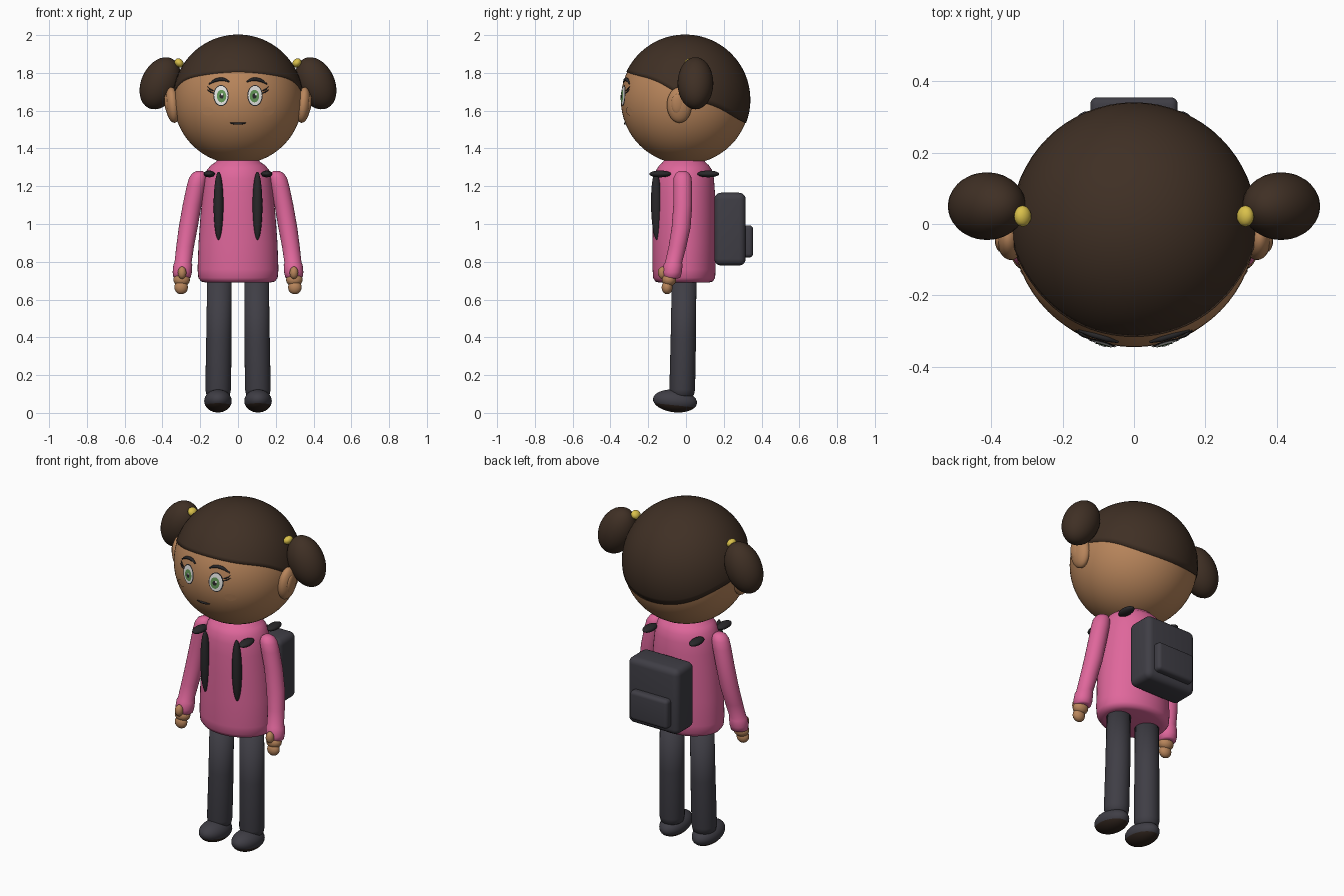
import bpy, bmesh
from math import sin, cos, pi, asin, sqrt, radians

if "Cube" in bpy.data.objects:
    bpy.data.objects.remove(bpy.data.objects["Cube"])


def material(name, r, g, b):
    m = bpy.data.materials.new(name)
    m.use_nodes = True
    m.diffuse_color = (r, g, b, 1)
    shader = m.node_tree.nodes["Principled BSDF"]
    shader.inputs["Base Color"].default_value = (r, g, b, 1)
    shader.inputs["Roughness"].default_value = 0.8
    return m


skin = material("warm skin", 0.48, 0.235, 0.105)
hair = material("dark brown hair", 0.05, 0.029, 0.018)
yellow = material("yellow tie", 0.7, 0.53, 0.07)
pink = material("pink knit", 0.74, 0.135, 0.33)
charcoal = material("charcoal cloth", 0.05, 0.048, 0.06)
black = material("soft black", 0.022, 0.021, 0.023)
white = material("eye white", 0.8, 0.8, 0.78)
green = material("green iris", 0.13, 0.32, 0.1)
sole_brown = material("sole brown", 0.028, 0.017, 0.012)

HEAD_R, HEAD_Y, HEAD_Z = 0.341, -0.004, 1.658


def finish(bm, name, mat):
    bmesh.ops.recalc_face_normals(bm, faces=bm.faces)
    me = bpy.data.meshes.new(name)
    bm.to_mesh(me)
    bm.free()
    me.materials.append(mat)
    me.shade_smooth()
    ob = bpy.data.objects.new(name, me)
    bpy.context.collection.objects.link(ob)
    return ob


def ball(name, loc, size, mat, tilt=0, pitch=0, seg=32):
    bm = bmesh.new()
    bmesh.ops.create_uvsphere(bm, u_segments=seg, v_segments=seg // 2, radius=1)
    ob = finish(bm, name, mat)
    ob.location, ob.scale = loc, size
    ob.rotation_euler = (radians(pitch), radians(tilt), 0)
    return ob


def skin_rings(bm, rings, close_ends=True):
    loops = [[bm.verts.new(p) for p in ring] for ring in rings]
    n = len(loops[0])
    for a, b in zip(loops, loops[1:]):
        for i in range(n):
            bm.faces.new((a[i], a[(i + 1) % n], b[(i + 1) % n], b[i]))
    if close_ends:
        bm.faces.new(loops[0])
        bm.faces.new(loops[-1])


def loft(name, sections, mat, seg=32):
    """Stack of level ovals: (z, x radius, y radius, x centre, y centre)."""
    bm = bmesh.new()
    skin_rings(bm, [[(cx + rx * cos(2 * pi * i / seg), cy + ry * sin(2 * pi * i / seg), z)
                     for i in range(seg)] for z, rx, ry, cx, cy in sections])
    return finish(bm, name, mat)


def on_face(x, z, lift):
    r = HEAD_R + lift
    return (x, HEAD_Y - sqrt(r * r - x * x - (z - HEAD_Z) ** 2), z)


def patch(name, x, z, rx, rz, lift, mat, seg=24):
    """Thin oval that follows the curve of the face."""
    bm = bmesh.new()
    centre = bm.verts.new(on_face(x, z, lift))
    rim = [bm.verts.new(on_face(x + rx * cos(2 * pi * i / seg), z + rz * sin(2 * pi * i / seg), lift))
           for i in range(seg)]
    for i in range(seg):
        bm.faces.new((centre, rim[i], rim[(i + 1) % seg]))
    return finish(bm, name, mat)


def stroke(name, points, width, mat):
    """Tapered line drawn on the face."""
    cu = bpy.data.curves.new(name, "CURVE")
    cu.dimensions = "3D"
    cu.bevel_depth, cu.bevel_resolution = width, 2
    sp = cu.splines.new("BEZIER")
    sp.bezier_points.add(len(points) - 1)
    for i, (bp, (x, z)) in enumerate(zip(sp.bezier_points, points)):
        bp.co = on_face(x, z, 0.002)
        bp.handle_left_type = bp.handle_right_type = "AUTO"
        bp.radius = 0.35 if i in (0, len(points) - 1) else 1
    cu.materials.append(mat)
    ob = bpy.data.objects.new(name, cu)
    bpy.context.collection.objects.link(ob)


def rounded_box(name, loc, size, bevel, mat):
    bm = bmesh.new()
    bmesh.ops.create_cube(bm, size=1)
    bmesh.ops.scale(bm, vec=size, verts=bm.verts)
    bmesh.ops.bevel(bm, geom=bm.edges[:], offset=bevel, segments=5, profile=0.5, affect="EDGES")
    ob = finish(bm, name, mat)
    ob.location = loc


# Head and hair cap with a slanted hairline
ball("head", (0, HEAD_Y, HEAD_Z), (HEAD_R,) * 3, skin, seg=64)


def hairline(y):
    return 1.67 - 0.43 * y + 0.018 * sin(pi * y / 0.32) ** 2


def hair_point(a, k, r):
    t = 0
    for _ in range(25):
        t = asin((hairline(HEAD_Y + HEAD_R * cos(t) * sin(a)) - HEAD_Z) / HEAD_R)
    t += (pi / 2 - t) * k
    return (r * cos(t) * cos(a), HEAD_Y + r * cos(t) * sin(a), HEAD_Z + r * sin(t))


bm = bmesh.new()
angles = [2 * pi * i / 64 for i in range(64)]
levels = [(0, HEAD_R - 0.01)] + [(k / 20 * 0.995, HEAD_R + 0.004) for k in range(21)]
skin_rings(bm, [[hair_point(a, k, r) for a in angles] for k, r in levels], close_ends=False)
bm.faces.new([v for v in bm.verts][-64:])
finish(bm, "hair_cap", hair)

# Mouth
stroke("mouth", [(-0.042, 1.534), (-0.015, 1.532), (0.015, 1.532), (0.042, 1.534)], 0.006, black)

# Body
loft("sweater", [(z, rx, ry, 0, -0.01) for z, rx, ry in (
    (0.69, 0.17, 0.13), (0.695, 0.195, 0.152), (0.715, 0.21, 0.164), (0.76, 0.214, 0.167),
    (0.9, 0.209, 0.167), (1.05, 0.198, 0.166), (1.17, 0.186, 0.163), (1.24, 0.178, 0.158),
    (1.285, 0.165, 0.148), (1.31, 0.145, 0.132), (1.325, 0.122, 0.115), (1.345, 0.1, 0.1))],
    pink, seg=48)

for s, side in ((1, "left"), (-1, "right")):
    # Hair buns, ties and ears
    ball(side + "_hair_bun", (s * 0.412, 0.05, 1.745), (0.1, 0.095, 0.145), hair, tilt=-25 * s)
    ball(side + "_hair_tie", (s * 0.312, 0.022, 1.853), (0.022, 0.03, 0.026), yellow, tilt=45 * s, seg=16)
    ball(side + "_ear", (s * 0.345, -0.035, 1.63), (0.04, 0.066, 0.095), skin, tilt=6 * s)
    ball(side + "_ear_inner", (s * 0.373, -0.045, 1.635), (0.016, 0.034, 0.055), skin, tilt=6 * s, seg=16)

    # Eyes, lashes, brows and cheeks
    x = s * 0.09
    patch(side + "_eye_rim", x, 1.68, 0.041, 0.056, 0.003, black)
    patch(side + "_eye_white", x, 1.68, 0.036, 0.051, 0.005, white)
    patch(side + "_iris", x - s * 0.003, 1.677, 0.025, 0.033, 0.007, green)
    patch(side + "_pupil", x - s * 0.003, 1.677, 0.011, 0.014, 0.009, black)
    patch(side + "_eye_shine", x + 0.005, 1.687, 0.005, 0.006, 0.0098, white, seg=12)
    stroke(side + "_brow", [(s * 0.045, 1.752), (s * 0.075, 1.765), (s * 0.115, 1.762), (s * 0.155, 1.74)],
           0.009, black)
    for i in range(2):
        stroke(f"{side}_lash_{i + 1}", [(s * 0.125, 1.705 - 0.013 * i), (s * 0.145, 1.712 - 0.013 * i),
                                        (s * 0.163, 1.728 - 0.016 * i)], 0.004, black)
    patch(side + "_cheek", s * 0.16, 1.597, 0.03, 0.022, 0.003, skin)

    # Sleeves with rounded shoulders and cuffs
    loft(side + "_sleeve", [(z, r, r, s * cx, cy) for z, r, cx, cy in (
        (0.712, 0.036, 0.296, -0.076), (0.718, 0.046, 0.296, -0.075), (0.745, 0.051, 0.295, -0.073),
        (0.785, 0.05, 0.292, -0.068), (0.795, 0.045, 0.291, -0.066), (0.88, 0.047, 0.28, -0.045),
        (0.98, 0.05, 0.264, -0.026), (1.1, 0.05, 0.243, -0.017), (1.2, 0.05, 0.222, -0.017),
        (1.245, 0.047, 0.212, -0.018), (1.268, 0.036, 0.207, -0.018), (1.28, 0.018, 0.204, -0.018))],
        pink, seg=24)

    # Hands
    ball(side + "_palm", (s * 0.298, -0.09, 0.705), (0.044, 0.038, 0.036), skin, seg=20)
    ball(side + "_fingers", (s * 0.301, -0.1, 0.664), (0.036, 0.029, 0.036), skin, seg=20)
    ball(side + "_thumb", (s * 0.296, -0.125, 0.742), (0.023, 0.024, 0.033), skin, seg=16)

    # Trousers
    loft(side + "_trouser_leg", [(z, r, r, s * cx, cy) for z, r, cx, cy in (
        (0.085, 0.05, 0.105, -0.02), (0.095, 0.062, 0.105, -0.02), (0.125, 0.068, 0.105, -0.02),
        (0.4, 0.067, 0.101, -0.014), (0.72, 0.065, 0.098, -0.01))], charcoal)

    # Shoes with a darker underside
    shoe = ball(side + "_shoe", (s * 0.106, -0.058, 0.063), (0.073, 0.117, 0.06), charcoal, pitch=-6)
    shoe.data.materials.append(sole_brown)
    for f in shoe.data.polygons:
        f.material_index = int(f.center.z < -0.3)

    # Backpack straps
    ball(side + "_front_strap", (s * 0.103, -0.157, 1.096), (0.026, 0.028, 0.181), black, pitch=1)
    for y, end in ((-0.137, "front"), (0.118, "back")):
        ball(f"{side}_{end}_shoulder_strap", (s * 0.152, y, 1.265), (0.03, 0.058, 0.018), black, seg=20)

# Backpack and its pocket
rounded_box("backpack", (0, 0.233, 0.973), (0.33, 0.166, 0.385), 0.035, charcoal)
rounded_box("backpack_pocket", (0, 0.325, 0.908), (0.245, 0.06, 0.17), 0.02, charcoal)
